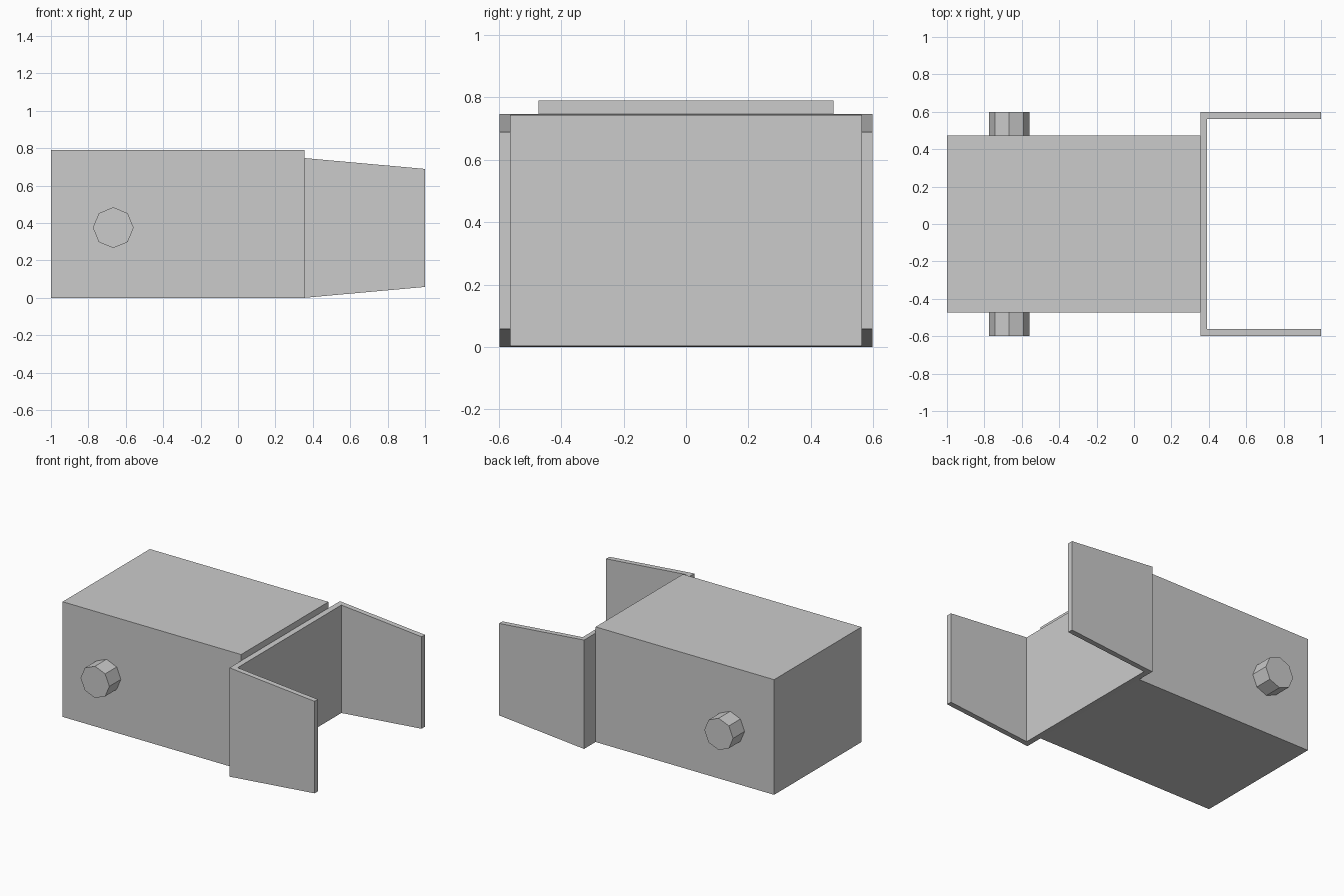
import bpy, bmesh, math
from mathutils import Matrix

if "Cube" in bpy.data.objects:
    bpy.data.objects.remove(bpy.data.objects["Cube"])


def finish(name, bm):
    bmesh.ops.recalc_face_normals(bm, faces=bm.faces[:])
    mesh = bpy.data.meshes.new(name)
    bm.to_mesh(mesh)
    bm.free()
    obj = bpy.data.objects.new(name, mesh)
    bpy.context.collection.objects.link(obj)
    return obj


X0, X1 = 0.355, 1.0          # bracket start and end
BODY_Y, OUT_Y, WALL = 0.473, 0.598, 0.036

# Main box body
bm = bmesh.new()
bmesh.ops.create_cube(bm, size=1)
bmesh.ops.scale(bm, vec=(X0 + 1, 2 * BODY_Y, 0.79), verts=bm.verts)
bmesh.ops.translate(bm, vec=((X0 - 1) / 2, 0, 0.395), verts=bm.verts)
finish("body", bm)

# U-shaped bracket: extruded profile, its height tapering towards the open end
profile = [(X0, -OUT_Y), (X1, -OUT_Y), (X1, -OUT_Y + WALL), (X0 + WALL, -OUT_Y + WALL),
           (X0 + WALL, OUT_Y - WALL), (X1, OUT_Y - WALL), (X1, OUT_Y), (X0, OUT_Y)]


def taper(x):
    return 0.058 * (x - X0) / (X1 - X0)


bm = bmesh.new()
low = [bm.verts.new((x, y, taper(x))) for x, y in profile]
high = [bm.verts.new((x, y, 0.747 - taper(x))) for x, y in profile]
bm.faces.new(low)
bm.faces.new(high)
for i in range(len(low)):
    j = (i + 1) % len(low)
    bm.faces.new((low[i], low[j], high[j], high[i]))
finish("end_bracket", bm)

# Octagonal side pegs
for side, name in ((-1, "front_peg"), (1, "back_peg")):
    bm = bmesh.new()
    place = (Matrix.Translation((-0.667, side * (BODY_Y + OUT_Y) / 2, 0.375))
             @ Matrix.Rotation(math.pi / 2, 4, 'X'))
    bmesh.ops.create_cone(bm, cap_ends=True, segments=8, radius1=0.109, radius2=0.109,
                          depth=OUT_Y - BODY_Y, matrix=place)
    finish(name, bm)
